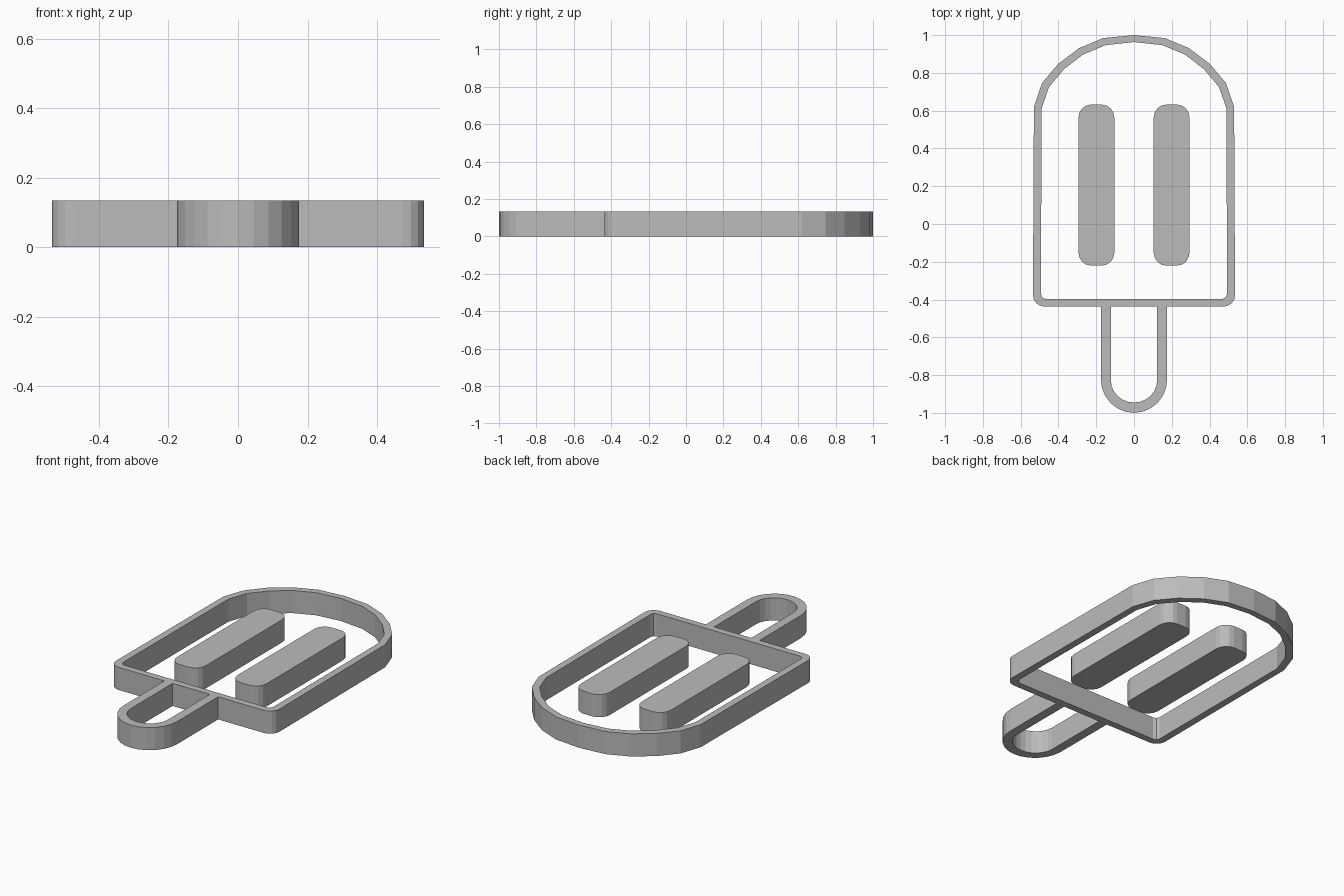
import bpy
from math import cos, sin, radians

default = bpy.data.objects.get("Cube")
if default:
    bpy.data.objects.remove(default)

HEIGHT = 0.134

grey = bpy.data.materials.new("plain_grey")
grey.use_nodes = True
colour = (0.5, 0.5, 0.5, 1)
grey.diffuse_color = colour
grey.node_tree.nodes["Principled BSDF"].inputs["Base Color"].default_value = colour


def arc(cx, cy, rx, ry, start, end, steps):
    angles = [radians(start + (end - start) * i / steps) for i in range(steps + 1)]
    return [(cx + rx * cos(a), cy + ry * sin(a)) for a in angles]


def mirrored(half):
    """Close a half outline, listed from top to bottom on +x, across x = 0."""
    return half + [(-x, y) for x, y in reversed(half) if x > 1e-4]


def extruded(name, outlines):
    """Extrude flat outlines to a solid; outlines inside others become holes."""
    curve = bpy.data.curves.new(name + "_profile", "CURVE")
    curve.dimensions = "2D"
    curve.fill_mode = "BOTH"
    curve.extrude = HEIGHT / 2
    for points in outlines:
        spline = curve.splines.new("POLY")
        spline.points.add(len(points) - 1)
        for point, (x, y) in zip(spline.points, points):
            point.co = (x, y, 0, 1)
        spline.use_cyclic_u = True
    helper = bpy.data.objects.new(name + "_helper", curve)
    bpy.context.collection.objects.link(helper)
    graph = bpy.context.evaluated_depsgraph_get()
    mesh = bpy.data.meshes.new_from_object(helper.evaluated_get(graph))
    bpy.data.objects.remove(helper)
    mesh.name = name
    mesh.materials.clear()
    mesh.materials.append(grey)
    for face in mesh.polygons:
        face.use_smooth = False
        face.material_index = 0
    for vert in mesh.vertices:
        vert.co.z += HEIGHT / 2
    part = bpy.data.objects.new(name, mesh)
    bpy.context.collection.objects.link(part)
    return part


# Outer silhouette: arched top, rounded lower corners, stick with a round end
outer = mirrored(
    [(0, 1), (0.164, 0.984), (0.291, 0.931), (0.402, 0.847), (0.487, 0.746), (0.53, 0.62)]
    + arc(0.475, -0.377, 0.06, 0.06, 0, -90, 4)
    + [(0.176, -0.437)]
    + arc(0, -0.82, 0.176, 0.18, 0, -90, 6))

# Opening inside the body
body_hole = mirrored(
    [(0, 0.963), (0.15, 0.947), (0.27, 0.897), (0.37, 0.82), (0.45, 0.725), (0.49, 0.61)]
    + arc(0.467, -0.372, 0.025, 0.025, 0, -90, 2))

# Opening inside the stick
stick_hole = mirrored(
    [(0.122, -0.437)] + arc(0, -0.83, 0.122, 0.115, 0, -90, 6))

extruded("outline_frame", [outer, body_hole, stick_hole])

# Two raised bars with rounded ends
for side, name in ((1, "left_bar"), (-1, "right_bar")):
    half = arc(0.03, 0.562, 0.065, 0.07, 90, 0, 4) + arc(0.03, -0.15, 0.065, 0.07, 0, -90, 4)
    extruded(name, [[(x + side * 0.199, y) for x, y in mirrored(half)]])
